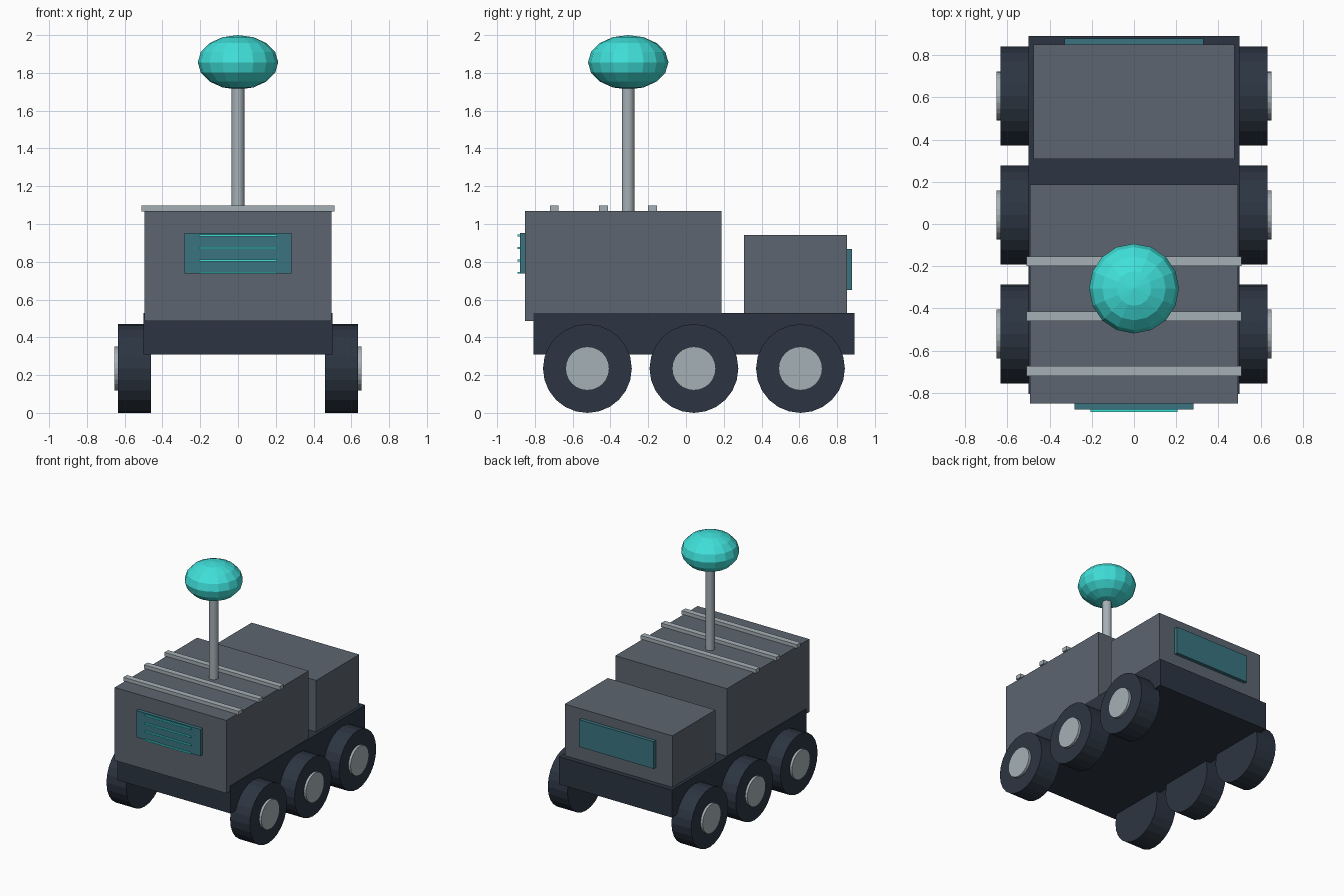
import bpy, bmesh
from math import pi
from mathutils import Matrix, Vector

old = bpy.data.objects.get("Cube")
if old:
    bpy.data.objects.remove(old, do_unlink=True)


def material(name, hex_code):
    def linear(i):
        c = int(hex_code[i:i + 2], 16) / 255
        return c / 12.92 if c <= 0.04045 else ((c + 0.055) / 1.055) ** 2.4
    colour = (linear(0), linear(2), linear(4), 1)
    m = bpy.data.materials.new(name)
    m.use_nodes = True
    m.diffuse_color = colour
    m.node_tree.nodes["Principled BSDF"].inputs["Base Color"].default_value = colour
    return m


hull_grey = material("hull grey", "5C6570")
dark_navy = material("dark navy", "2C3542")
light_metal = material("light metal", "A5B0B6")
panel_teal = material("panel teal", "3A7480")
bright_teal = material("bright teal", "40E0DA")


def finish(name, bm, mat):
    mesh = bpy.data.meshes.new(name)
    bm.to_mesh(mesh)
    bm.free()
    mesh.materials.append(mat)
    obj = bpy.data.objects.new(name, mesh)
    bpy.context.collection.objects.link(obj)
    return obj


def box(name, half_width, y, z, mat):
    """Box centred on x = 0, spanning the y and z ranges."""
    bm = bmesh.new()
    size = (2 * half_width, y[1] - y[0], z[1] - z[0])
    centre = Vector((0, sum(y) / 2, sum(z) / 2))
    bmesh.ops.create_cube(bm, size=1, matrix=Matrix.Translation(centre) @ Matrix.Diagonal((*size, 1)))
    return finish(name, bm, mat)


def cylinder(name, radius, depth, sides, matrix, mat):
    bm = bmesh.new()
    bmesh.ops.create_cone(bm, cap_ends=True, segments=sides, radius1=radius,
                          radius2=radius, depth=depth, matrix=matrix)
    return finish(name, bm, mat)


# Chassis and the two hull blocks
box("chassis", 0.5, (-0.807, 0.892), (0.31, 0.53), dark_navy)
box("main_hull", 0.494, (-0.852, 0.188), (0.487, 1.07), hull_grey)
box("rear_cab", 0.476, (0.308, 0.852), (0.52, 0.942), hull_grey)

# Roof bars
for i in range(3):
    y = -0.697 + 0.26 * i
    box(f"roof_bar_{i + 1}", 0.51, (y - 0.023, y + 0.023), (1.066, 1.097), light_metal)

# Front grille with slats, and rear panel
box("front_grille", 0.283, (-0.88, -0.845), (0.738, 0.952), panel_teal)
for i in range(4):
    z = 0.742 + 0.0655 * i
    box(f"grille_slat_{i + 1}", 0.206, (-0.892, -0.875), (z - 0.005, z + 0.005), bright_teal)
box("rear_panel", 0.33, (0.845, 0.88), (0.65, 0.867), panel_teal)

# Mast and sensor dome
mast_y = -0.306
cylinder("mast", 0.034, 0.75, 16, Matrix.Translation((0, mast_y, 1.425)), light_metal)
bm = bmesh.new()
bmesh.ops.create_uvsphere(bm, u_segments=16, v_segments=8, radius=1,
                          matrix=Matrix.Translation((0, mast_y, 1.856))
                          @ Matrix.Diagonal((0.213, 0.213, 0.144, 1)))
finish("sensor_dome", bm, bright_teal)

# Three wheels with hubs on each side
for side, s in (("left", 1), ("right", -1)):
    for i, place in enumerate(("front", "middle", "rear")):
        y = -0.522 + 0.564 * i
        turn = Matrix.Rotation(pi / 2, 4, "Y")
        cylinder(f"{side}_{place}_wheel", 0.235, 0.174, 24,
                 Matrix.Translation((s * 0.547, y, 0.235)) @ turn, dark_navy)
        cylinder(f"{side}_{place}_hub", 0.116, 0.05, 24,
                 Matrix.Translation((s * 0.628, y, 0.235)) @ turn, light_metal)
